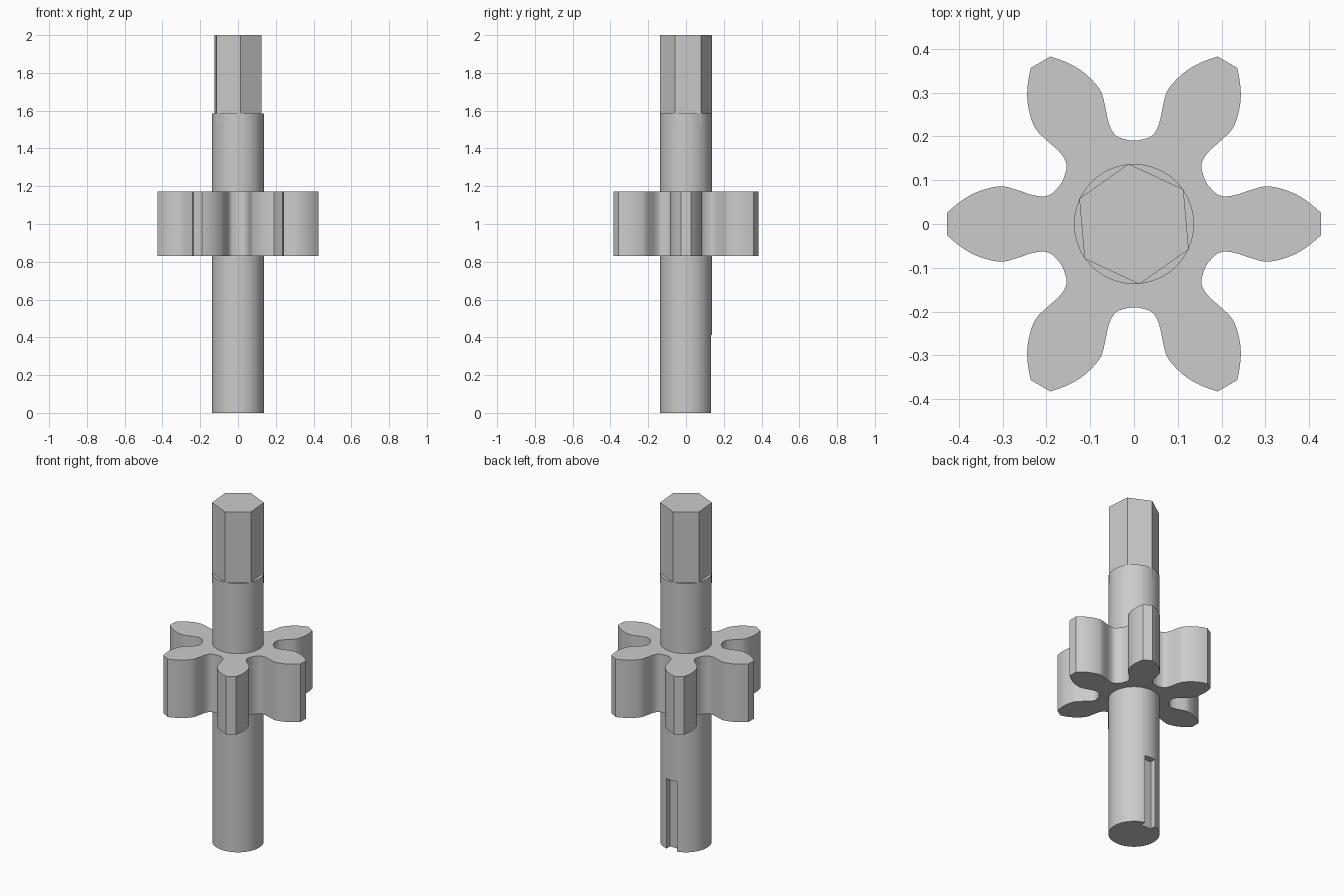
import bpy
import bmesh
from math import cos, sin, pi, radians
from mathutils import Vector, Matrix

# Remove the default cube
cube = bpy.data.objects.get("Cube")
if cube:
    bpy.data.objects.remove(cube, do_unlink=True)

# Single metal colour
metal = bpy.data.materials.new("grey_metal")
metal.use_nodes = True
colour = (0.6, 0.6, 0.6, 1)
metal.diffuse_color = colour
metal.node_tree.nodes["Principled BSDF"].inputs["Base Color"].default_value = colour


def prism(name, outline, z0, z1):
    """Extrude a closed 2D outline from z0 to z1."""
    bm = bmesh.new()
    base = bm.faces.new([bm.verts.new((p[0], p[1], z0)) for p in outline])
    top = bmesh.ops.extrude_face_region(bm, geom=[base])["geom"]
    verts = [g for g in top if isinstance(g, bmesh.types.BMVert)]
    bmesh.ops.translate(bm, verts=verts, vec=(0, 0, z1 - z0))
    bmesh.ops.recalc_face_normals(bm, faces=bm.faces)
    mesh = bpy.data.meshes.new(name)
    bm.to_mesh(mesh)
    bm.free()
    obj = bpy.data.objects.new(name, mesh)
    bpy.context.collection.objects.link(obj)
    mesh.materials.append(metal)
    return obj


def activate(obj):
    bpy.ops.object.select_all(action='DESELECT')
    obj.select_set(True)
    bpy.context.view_layer.objects.active = obj


def smooth(obj):
    activate(obj)
    bpy.ops.object.shade_smooth_by_angle(angle=radians(25))


def ring(radius, sides, start=0.0):
    return [(radius * cos(start + 2 * pi * i / sides),
             radius * sin(start + 2 * pi * i / sides)) for i in range(sides)]


def spline(pts, steps):
    """Smooth curve through the points, ends included."""
    p = [pts[0]] + pts + [pts[-1]]
    out = []
    for a, b, c, d in zip(p, p[1:], p[2:], p[3:]):
        for k in range(steps):
            t = k / steps
            out.append(0.5 * (2 * b + (c - a) * t + (2 * a - 5 * b + 4 * c - d) * t * t
                              + (3 * b - a - 3 * c + d) * t ** 3))
    return out + [pts[-1]]


# Shaft with a keyway cut in the back of its lower end
shaft = prism("shaft", ring(0.137, 96), 0, 1.585)
w = 0.034
cutter = prism("keyway_cutter", [(-w, 0.099), (w, 0.099), (w, 0.2), (-w, 0.2)], -0.1, 0.413)
cutter.hide_render = True
cut = shaft.modifiers.new("keyway", 'BOOLEAN')
cut.operation = 'DIFFERENCE'
cut.solver = 'EXACT'
cut.object = cutter
activate(shaft)
bpy.ops.object.modifier_apply(modifier=cut.name)
bpy.data.objects.remove(cutter, do_unlink=True)
smooth(shaft)

# Hexagonal drive end, sunk a little into the shaft
prism("hex_drive", ring(0.138, 6, radians(35)), 1.525, 2.0)

# Six-tooth gear: one tooth flank down to the valley, mirrored, then repeated
flank = [Vector(p) for p in (
    (0.427, 0.026), (0.40, 0.049), (0.37, 0.068), (0.335, 0.081), (0.30, 0.086),
    (0.265, 0.077), (0.235, 0.067), (0.21, 0.063), (0.192, 0.067), (0.178, 0.079))]
valley = Vector((0.165, 0.0953))
axis = Vector((cos(pi / 6), sin(pi / 6)))
mirrored = [2 * p.dot(axis) * axis - p for p in reversed(flank)]
gap = spline(flank + [valley] + mirrored, 4)
outline = []
for i in range(6):
    turn = Matrix.Rotation(i * pi / 3, 2)
    outline += [turn @ p for p in gap]
smooth(prism("gear", outline, 0.83, 1.172))
